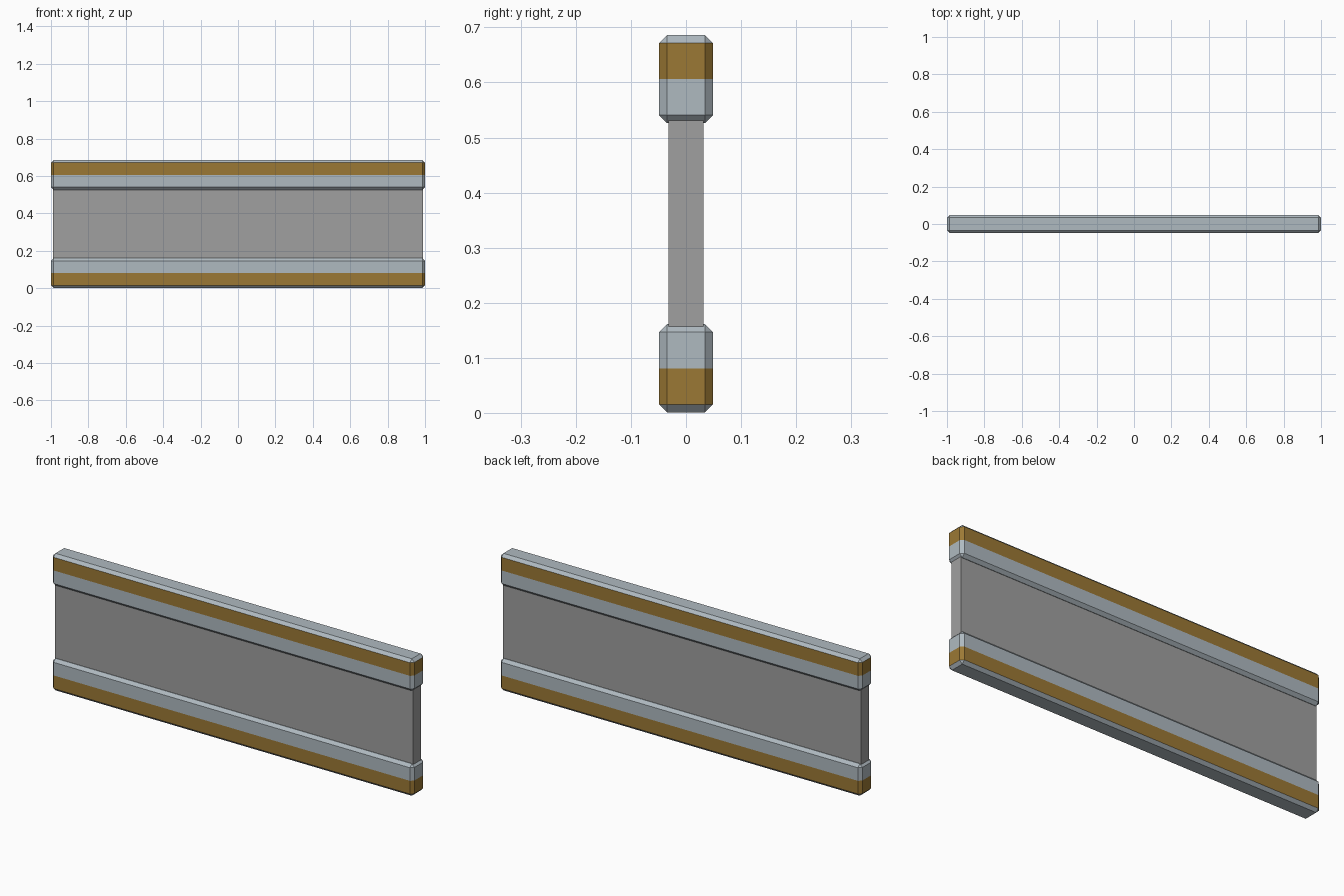
import bpy, bmesh
from mathutils import Vector

if "Cube" in bpy.data.objects:
    bpy.data.objects.remove(bpy.data.objects["Cube"])


def material(name, rgb):
    m = bpy.data.materials.new(name)
    m.diffuse_color = (*rgb, 1)
    m.use_nodes = True
    m.node_tree.nodes["Principled BSDF"].inputs["Base Color"].default_value = m.diffuse_color
    return m


STEEL = material("steel", (0.43, 0.49, 0.53))
GOLD = material("gold", (0.33, 0.19, 0.035))
PANEL = material("panel_grey", (0.35, 0.35, 0.35))


def box(name, size, z, mats, bevel=0.0, gold_side=0):
    """Centred box at height z; gold_side (+1/-1) picks the gold half of its walls."""
    bm = bmesh.new()
    bmesh.ops.create_cube(bm, size=1)
    bmesh.ops.scale(bm, vec=Vector(size), verts=bm.verts)
    if bevel:
        bmesh.ops.bevel(bm, geom=bm.edges[:], offset=bevel, segments=1,
                        affect='EDGES', profile=0.5)
    if gold_side:
        # split the walls at mid height and colour the outer half
        bmesh.ops.bisect_plane(bm, geom=bm.verts[:] + bm.edges[:] + bm.faces[:],
                               plane_co=(0, 0, 0), plane_no=(0, 0, 1))
        bm.normal_update()
        for f in bm.faces:
            upright = abs(f.normal.z) < 0.1
            if upright and f.calc_center_median().z * gold_side > 0:
                f.material_index = 1
    me = bpy.data.meshes.new(name)
    bm.to_mesh(me)
    bm.free()
    for m in mats:
        me.materials.append(m)
    ob = bpy.data.objects.new(name, me)
    ob.location.z = z
    bpy.context.collection.objects.link(ob)
    return ob


# Chamfered rails, gold stripe on the outer half
RAIL = (2.0, 0.098, 0.16)
box("lower_rail", RAIL, 0.081, [STEEL, GOLD], 0.0145, -1)
box("upper_rail", RAIL, 0.606, [STEEL, GOLD], 0.0145, 1)

# Thin infill panel, set between the rails
box("infill_panel", (1.98, 0.064, 0.40), 0.3435, [PANEL])
